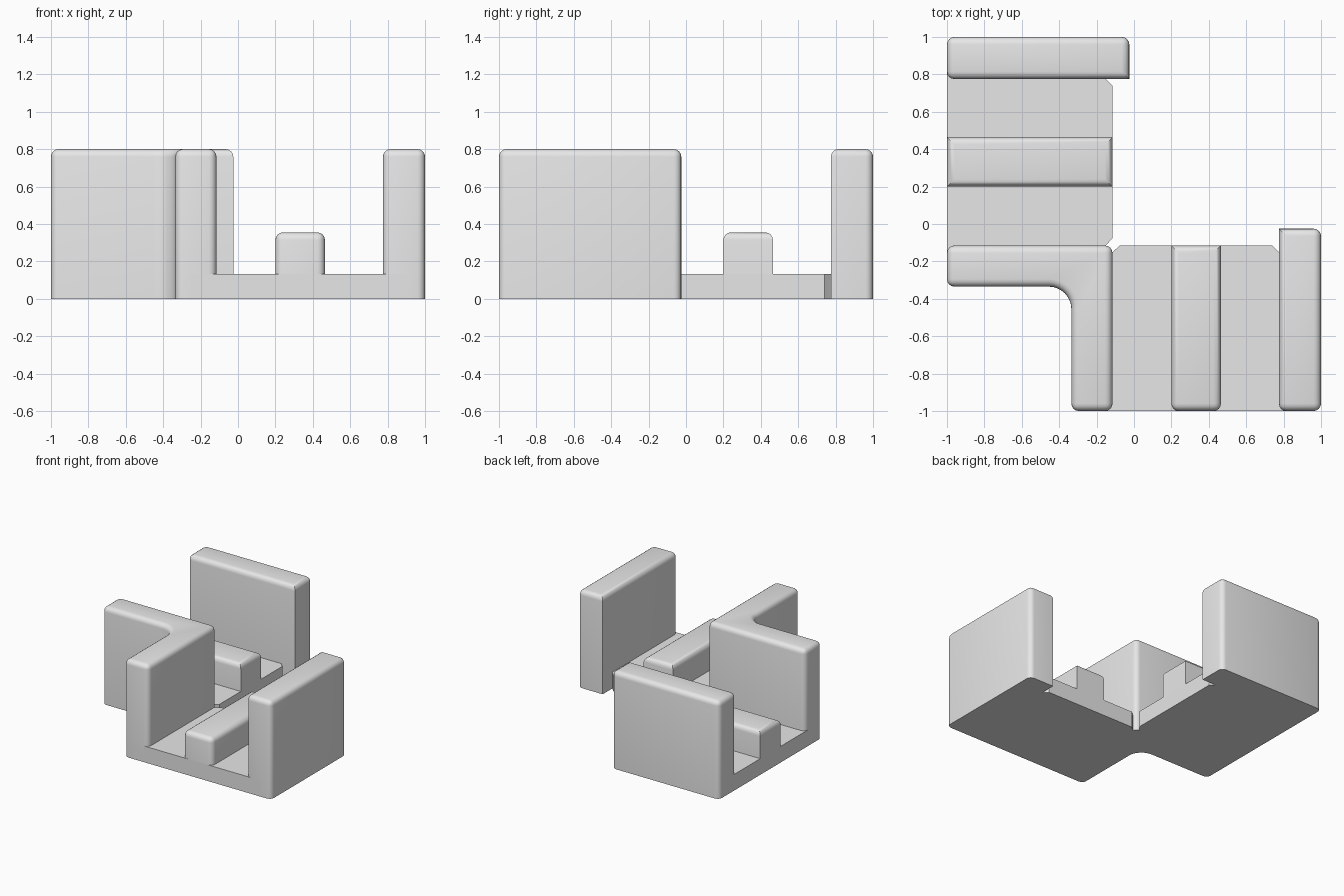
import bpy, bmesh, math

if "Cube" in bpy.data.objects:
    bpy.data.objects.remove(bpy.data.objects["Cube"])

grey = bpy.data.materials.new("light_grey")
grey.diffuse_color = (0.8, 0.8, 0.8, 1)
grey.use_nodes = True
grey.node_tree.nodes["Principled BSDF"].inputs["Base Color"].default_value = grey.diffuse_color
R = 0.04  # rounding of walls and rails


def swap(pts):
    """Mirror an outline across the x = y diagonal."""
    return [(y, x) for x, y in reversed(pts)]


def prism(name, pts, height, rounded=None):
    """Extrude an outline from the ground; round the top and listed corners."""
    bm = bmesh.new()
    base = bm.faces.new([bm.verts.new((x, y, 0)) for x, y in pts])
    ext = bmesh.ops.extrude_face_region(bm, geom=[base], use_keep_orig=True)
    for v in ext["geom"]:
        if isinstance(v, bmesh.types.BMVert):
            v.co.z = height
    bmesh.ops.recalc_face_normals(bm, faces=bm.faces)
    if rounded is not None:
        edges = []
        for e in bm.edges:
            a, b = (v.co for v in e.verts)
            top = min(a.z, b.z) > height - 1e-4
            upright = abs(a.z - b.z) > 1e-4 and any(
                math.hypot(a.x - x, a.y - y) < 1e-4 for x, y in rounded)
            if top or upright:
                edges.append(e)
        bmesh.ops.bevel(bm, geom=edges, offset=R, segments=4, profile=0.5,
                        affect='EDGES', clamp_overlap=True)
    me = bpy.data.meshes.new(name)
    bm.to_mesh(me)
    bm.free()
    me.materials.append(grey)
    ob = bpy.data.objects.new(name, me)
    bpy.context.collection.objects.link(ob)
    bpy.ops.object.select_all(action='DESELECT')
    ob.select_set(True)
    bpy.context.view_layer.objects.active = ob
    bpy.ops.object.shade_smooth_by_angle(angle=math.radians(35))


# Floors with chamfered inner corners
floor = [(-0.25, -1), (0.9, -1), (0.9, -0.15), (0.775, -0.15), (0.74, -0.115),
         (-0.075, -0.115), (-0.115, -0.15), (-0.25, -0.15)]
prism("front_floor", floor, 0.133)
prism("back_floor", swap(floor), 0.133)

# Outer walls, sharp only at the inner end corner
wall = [(0.775, -1), (1, -1), (1, -0.025), (0.775, -0.025)]
prism("right_wall", wall, 0.8, wall[:3])
prism("back_wall", swap(wall), 0.8, swap(wall[:3]))

# Centre rails
rail = [(0.2, -1), (0.465, -1), (0.465, -0.115), (0.2, -0.115)]
prism("front_rail", rail, 0.355, rail[:2])
prism("back_rail", swap(rail), 0.355, [])

# Corner wall with a concave fillet on its outer side
o, i, f = -0.335, -0.115, 0.12
ends = [(o, -1), (i, -1), (i, i), (-1, i), (-1, o)]
arc = [(o - f + f * math.cos(t), o - f + f * math.sin(t))
       for t in (math.radians(90 - 11.25 * k) for k in range(9))]
prism("corner_wall", ends + arc, 0.8, ends)
